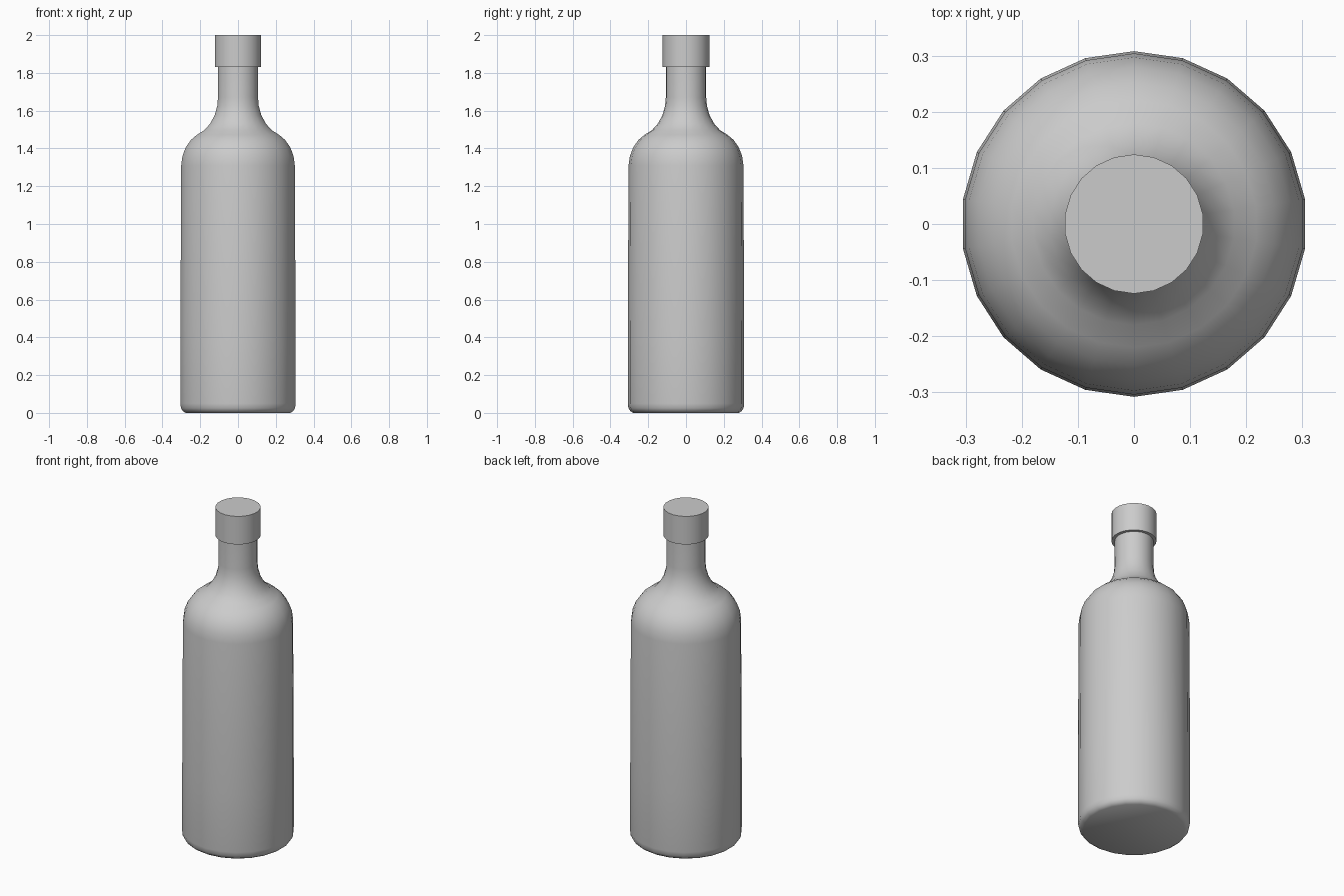
import bpy, bmesh, math

SIDES = 22

cube = bpy.data.objects.get("Cube")
if cube:
    bpy.data.objects.remove(cube, do_unlink=True)


def make_material(name, colour):
    mat = bpy.data.materials.new(name)
    mat.use_nodes = True
    mat.diffuse_color = colour
    mat.node_tree.nodes["Principled BSDF"].inputs["Base Color"].default_value = colour
    return mat


def lathe(name, profile, mat):
    """Turn a (radius, height) profile around z, closing both ends."""
    bm = bmesh.new()
    rings = []
    for r, z in profile:
        ring = []
        for i in range(SIDES):
            a = math.pi / 2 + math.tau * i / SIDES
            ring.append(bm.verts.new((r * math.cos(a), r * math.sin(a), z)))
        rings.append(ring)
    for low, high in zip(rings, rings[1:]):
        for i in range(SIDES):
            j = (i + 1) % SIDES
            bm.faces.new((low[i], low[j], high[j], high[i]))
    bm.faces.new(rings[0][::-1])
    bm.faces.new(rings[-1])
    mesh = bpy.data.meshes.new(name)
    bm.to_mesh(mesh)
    bm.free()
    mesh.materials.append(mat)
    obj = bpy.data.objects.new(name, mesh)
    bpy.context.collection.objects.link(obj)
    bpy.ops.object.select_all(action='DESELECT')
    obj.select_set(True)
    bpy.context.view_layer.objects.active = obj
    bpy.ops.object.shade_smooth_by_angle(angle=math.radians(50))
    return obj


grey = make_material("plain grey", (0.6, 0.6, 0.6, 1))

# Bottle: rounded base, slightly tapered body, shoulder and neck
lathe("bottle", [
    (0.28, 0), (0.295, 0.01), (0.305, 0.025), (0.308, 0.05), (0.308, 0.4),
    (0.304, 1.31), (0.297, 1.36), (0.28, 1.405), (0.252, 1.445), (0.22, 1.472),
    (0.18, 1.497), (0.15, 1.53), (0.125, 1.575), (0.111, 1.625),
    (0.107, 1.67), (0.106, 1.9),
], grey)

# Stopper cap over the neck
lathe("cap", [(0.124, 1.83), (0.124, 2.0)], grey)
